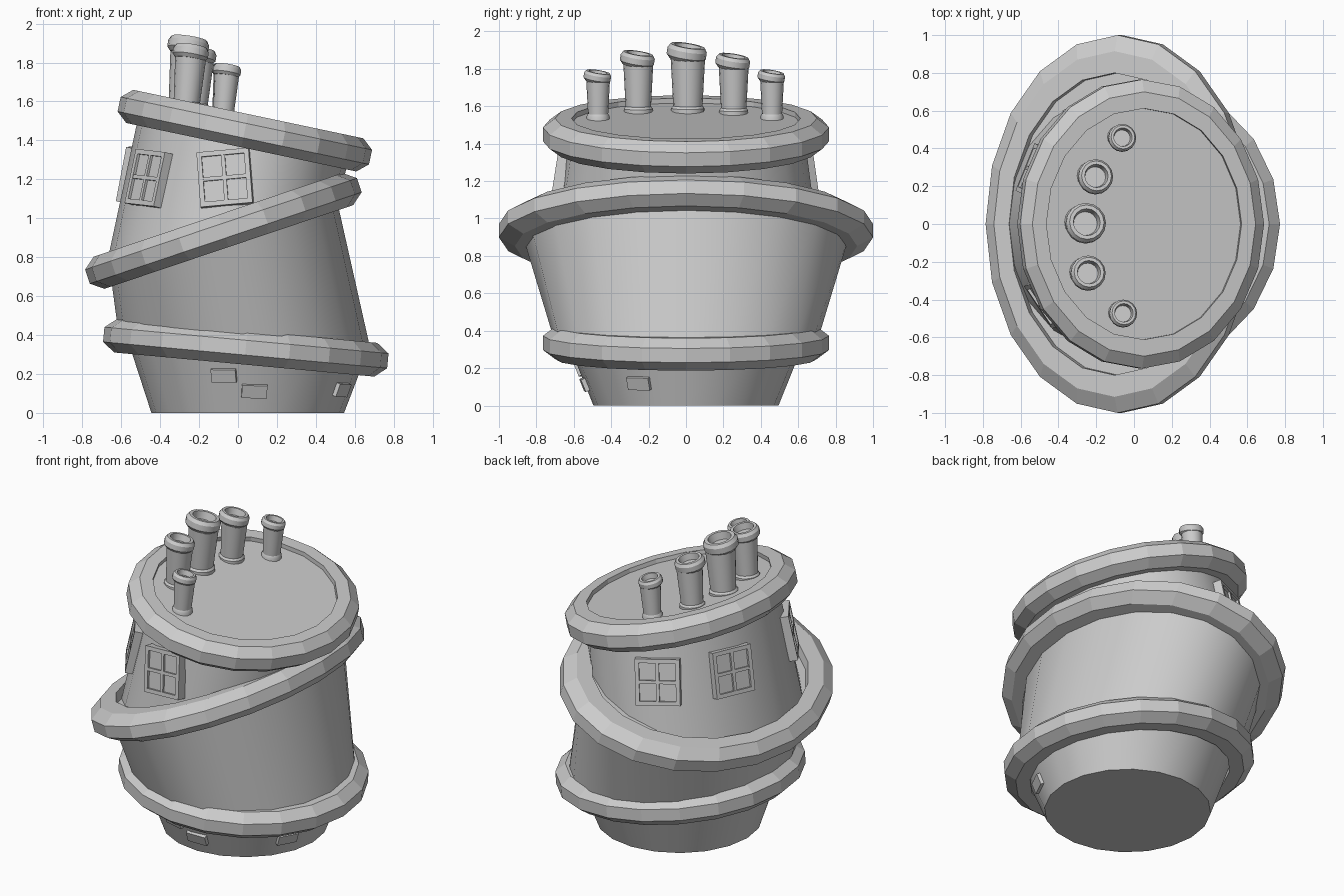
import bpy, bmesh
from math import sin, cos, radians, pi
from mathutils import Matrix, Vector

if "Cube" in bpy.data.objects:
    bpy.data.objects.remove(bpy.data.objects["Cube"])

SEG = 20


def make_object(name, bm, smooth=None):
    bmesh.ops.recalc_face_normals(bm, faces=bm.faces)
    mesh = bpy.data.meshes.new(name)
    bm.to_mesh(mesh)
    bm.free()
    ob = bpy.data.objects.new(name, mesh)
    bpy.context.collection.objects.link(ob)
    if smooth:
        bpy.ops.object.select_all(action='DESELECT')
        ob.select_set(True)
        bpy.context.view_layer.objects.active = ob
        bpy.ops.object.shade_smooth_by_angle(angle=radians(smooth))
    return ob


def bridge(bm, a, b):
    n = len(a)
    for i in range(n):
        bm.faces.new((a[i], a[(i + 1) % n], b[(i + 1) % n], b[i]))


def plane(x, z, tilt):
    return Matrix.Translation((x, 0, z)) @ Matrix.Rotation(radians(tilt), 4, 'Y')


def oval(section, ang):
    m, a, b, h = section
    return m @ Vector((a * cos(ang), b * sin(ang), h))


# Tilted planes of the three bands
low = plane(0.04, 0.335, 5.3)
mid = plane(-0.075, 0.935, -18.6)
top = plane(0.035, 1.45, 11.9)

# Each tier runs from a lower oval to an upper oval (plane, x radius, y radius, height)
tiers = {
    "base_tier": ((plane(0.05, 0, 0), 0.495, 0.495, 0), (low, 0.615, 0.63, 0)),
    "middle_tier": ((low, 0.655, 0.70, 0), (mid, 0.61, 0.89, 0.03)),
    "upper_tier": ((mid, 0.64, 0.70, 0), (top, 0.55, 0.625, 0.06)),
}
for name, (lo, hi) in tiers.items():
    bm = bmesh.new()
    loops = [[bm.verts.new(oval(s, 2 * pi * i / SEG)) for i in range(SEG)] for s in (lo, hi)]
    bridge(bm, *loops)
    for loop in loops:
        bm.faces.new(loop)
    make_object(name, bm, 35)

# Bevelled bands around the tier joints
band_profile = [(0.80, 0.087), (0.915, 0.087), (1, 0.038), (1, -0.038), (0.915, -0.087), (0.80, -0.087)]
for name, m, a, b in (("lower_band", low, 0.733, 0.765), ("middle_band", mid, 0.737, 1.0),
                      ("roof_band", top, 0.66, 0.765)):
    bm = bmesh.new()
    loops = [[bm.verts.new(oval((m, a * r, b * r, h), 2 * pi * i / SEG)) for i in range(SEG)]
             for r, h in band_profile]
    for k in range(len(loops)):
        bridge(bm, loops[k - 1], loops[k])
    make_object(name, bm)


def wall_frame(tier, deg, t, roll=0):
    """Frame on a tier wall: x sideways, y up, z outwards."""
    lo, hi = tiers[tier]
    p = lambda d, s: oval(lo, radians(d)).lerp(oval(hi, radians(d)), s)
    x = (p(deg + 1, t) - p(deg - 1, t)).normalized()
    n = x.cross(p(deg, t + 0.1) - p(deg, t - 0.1)).normalized()
    m = Matrix((x, n.cross(x), n)).transposed().to_4x4()
    return Matrix.Translation(p(deg, t)) @ m @ Matrix.Rotation(radians(roll), 4, 'Z')


def box(bm, m, centre, size):
    bmesh.ops.create_cube(bm, size=1, matrix=m @ Matrix.Translation(centre) @ Matrix.Diagonal((*size, 1)))


# Four-pane windows on the upper tier
W, H, F = 0.27, 0.285, 0.025
for i, (deg, t, roll) in enumerate(((-95, 0.48, 0), (-141, 0.52, -6), (155, 0.55, 0), (112, 0.5, 7))):
    m = wall_frame("upper_tier", deg, t, roll)
    bm = bmesh.new()
    box(bm, m, (0, 0, -0.01), (W - F, H - F, 0.05))
    for s in (-1, 1):
        box(bm, m, (s * (W - F) / 2, 0, 0), (F, H, 0.06))
        box(bm, m, (0, s * (H - F) / 2, 0), (W - 2 * F, F, 0.06))
    box(bm, m, (0, 0, 0), (0.02, H - 2 * F, 0.056))
    box(bm, m, (0, 0, 0), (W - 2 * F, 0.02, 0.056))
    make_object(f"window_{i + 1}", bm)

# Loose bricks on the base
for i, (deg, t, roll) in enumerate(((-102, 0.56, 3), (-86, 0.34, 0), (-27, 0.42, 0))):
    bm = bmesh.new()
    box(bm, wall_frame("base_tier", deg, t, roll), (0, 0, 0), (0.13, 0.07, 0.03))
    make_object(f"brick_{i + 1}", bm)


def lathe(bm, m, profile, seg=16):
    loops = [[bm.verts.new(m @ Vector((r * cos(2 * pi * i / seg), r * sin(2 * pi * i / seg), z)))
              for i in range(seg)] for r, z in profile]
    for a, b in zip(loops, loops[1:]):
        bridge(bm, a, b)
    bm.faces.new(loops[0])
    bm.faces.new(loops[-1])


# Row of leaning chimney pots with tilted, hollow caps
chimneys = ((-0.055, 0.46, 0.073, 1.785), (-0.20, 0.255, 0.092, 1.87), (-0.255, 0.01, 0.106, 1.925),
            (-0.24, -0.255, 0.092, 1.885), (-0.05, -0.47, 0.073, 1.785))
cap_profile = [(0.82, -0.75), (1, -0.55), (1, -0.2), (0.87, 0), (0.68, 0), (0.6, -0.45)]
for i, (x, y, r, z) in enumerate(chimneys):
    bx = x - 0.025
    bz = 1.509 - (bx - 0.047) * 0.2107
    length = z - bz
    m = Matrix.Translation((bx, y, bz)) @ Matrix.Rotation(radians(5), 4, 'Y')
    bm = bmesh.new()
    lathe(bm, m, [(0.84 * r, -0.03), (0.84 * r, 0.012), (0.74 * r, 0.025), (0.87 * r, length - 0.6 * r)])
    cap = m @ Matrix.Translation((0, 0, length)) @ Matrix.Rotation(radians(-9), 4, 'X') \
        @ Matrix.Rotation(radians(4), 4, 'Y')
    lathe(bm, cap, [(a * r, h * r) for a, h in cap_profile])
    make_object(f"chimney_{i + 1}", bm, 30)
